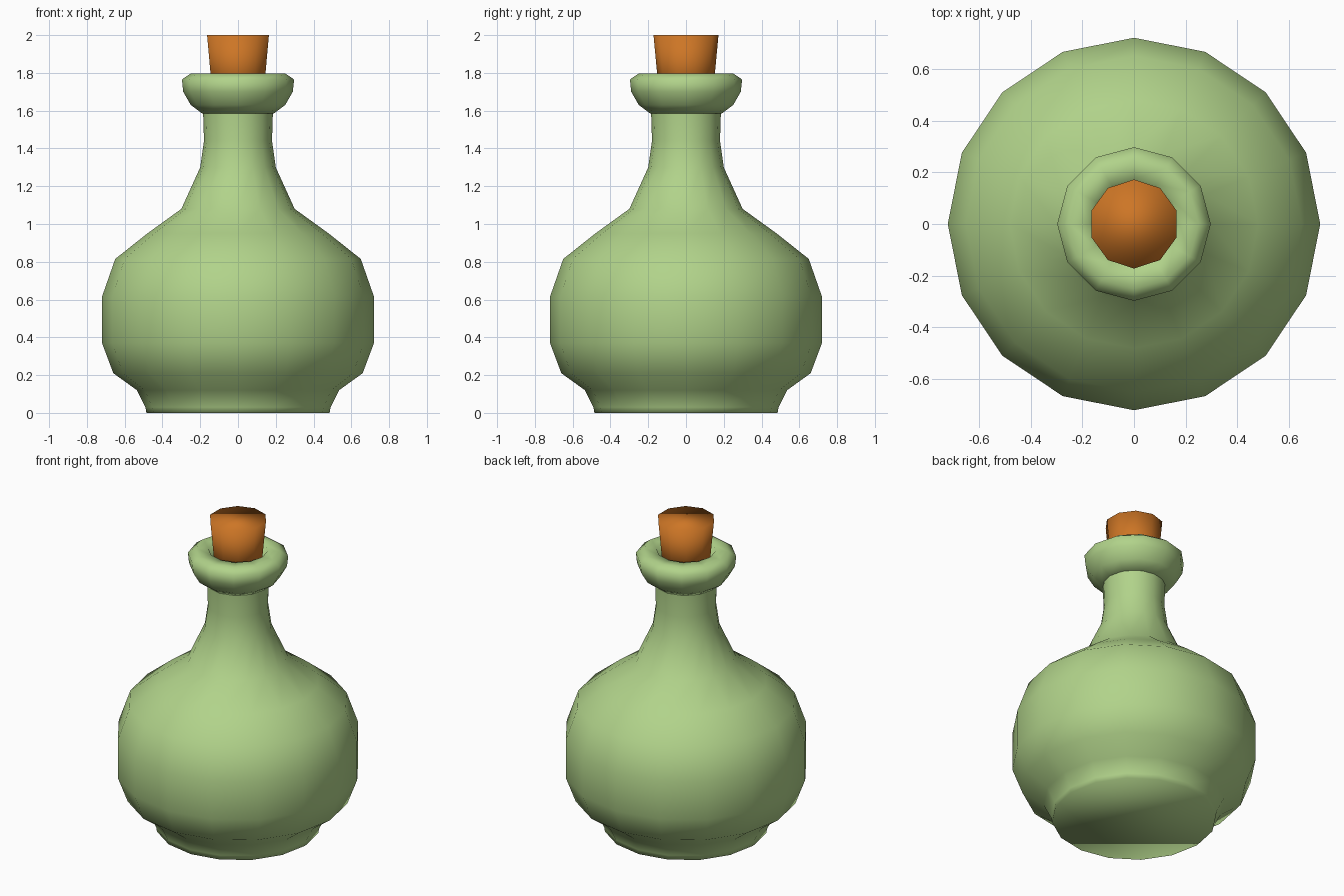
import bpy
import bmesh
from math import cos, sin, tau

if "Cube" in bpy.data.objects:
    bpy.data.objects.remove(bpy.data.objects["Cube"], do_unlink=True)


def make_material(name, rgb):
    mat = bpy.data.materials.new(name)
    mat.use_nodes = True
    color = (*rgb, 1.0)
    mat.diffuse_color = color
    mat.node_tree.nodes["Principled BSDF"].inputs["Base Color"].default_value = color
    return mat


def lathe(name, profile, sides, mat, start=0.0, cap_bottom=False, cap_top=False):
    """Spin (radius, height) points, listed outside upwards, into a smooth solid."""
    bm = bmesh.new()
    rings = []
    for r, z in profile:
        angles = [start + tau * i / sides for i in range(sides)]
        rings.append([bm.verts.new((r * cos(a), r * sin(a), z)) for a in angles])
    for low, high in zip(rings, rings[1:]):
        for i in range(sides):
            j = (i + 1) % sides
            bm.faces.new((low[i], low[j], high[j], high[i]))
    if cap_bottom:
        bm.faces.new(rings[0][::-1])
    if cap_top:
        bm.faces.new(rings[-1])
    for face in bm.faces:
        face.smooth = True
    mesh = bpy.data.meshes.new(name)
    bm.to_mesh(mesh)
    bm.free()
    mesh.materials.append(mat)
    obj = bpy.data.objects.new(name, mesh)
    bpy.context.collection.objects.link(obj)
    return obj


glass = make_material("green_glass", (0.44, 0.65, 0.255))
cork = make_material("orange_cork", (0.61, 0.18, 0.019))

# Round belly with a small foot, sloping shoulder and slim neck
lathe("bottle_body", [
    (0.485, 0.0), (0.49, 0.03), (0.535, 0.12), (0.66, 0.21),
    (0.72, 0.37), (0.72, 0.615), (0.65, 0.815), (0.48, 0.95),
    (0.30, 1.08), (0.20, 1.30), (0.18, 1.44), (0.185, 1.60),
], 16, glass, cap_bottom=True)

# Rolled lip around the mouth
lathe("bottle_lip", [
    (0.14, 1.60), (0.19, 1.585), (0.25, 1.63), (0.29, 1.70),
    (0.297, 1.765), (0.25, 1.797), (0.175, 1.795), (0.14, 1.70),
], 12, glass)

# Tapered stopper
lathe("cork_stopper", [(0.142, 1.68), (0.172, 2.0)],
      10, cork, start=tau / 4, cap_bottom=True, cap_top=True)
